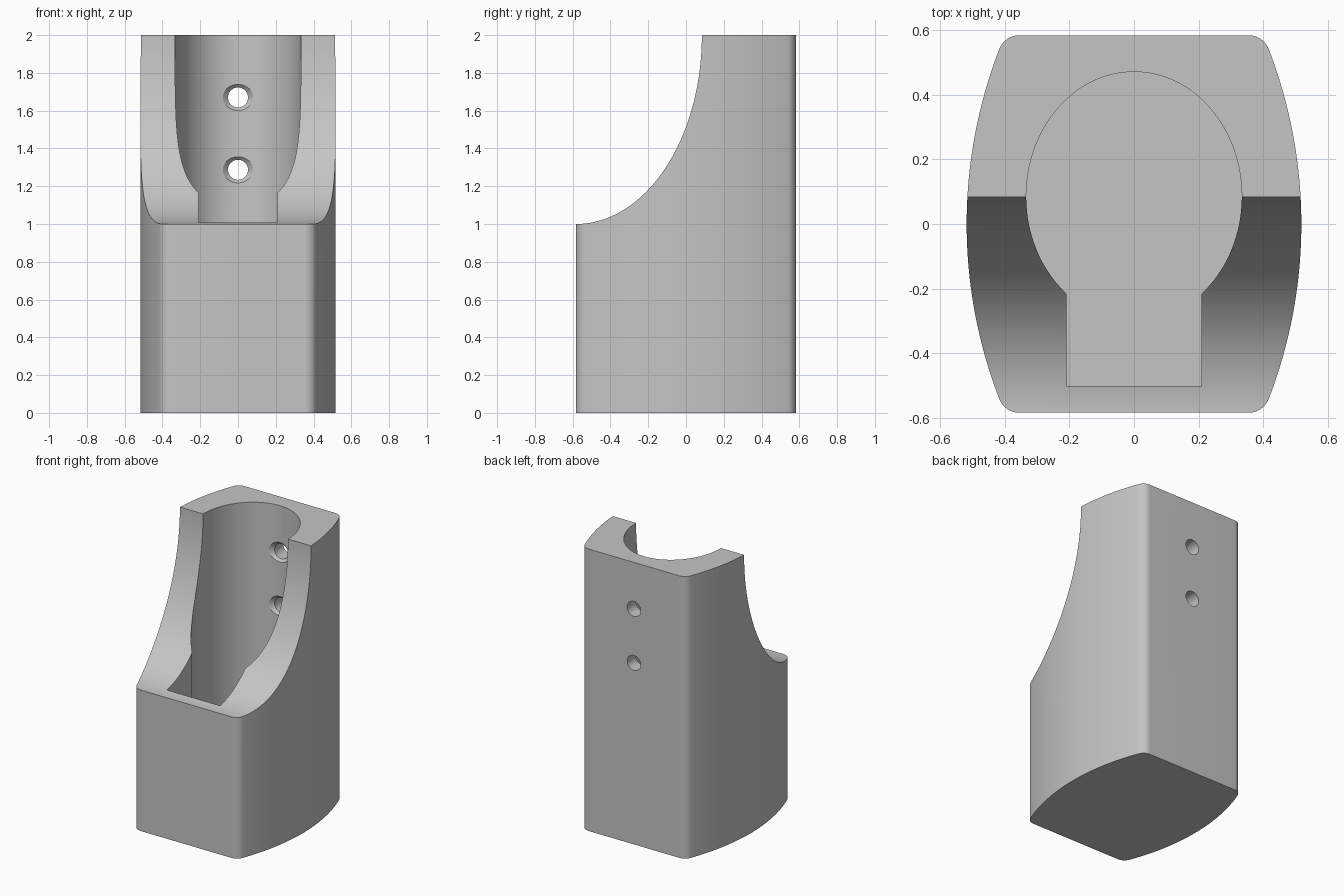
import bpy, bmesh
from math import sin, cos, pi, sqrt, asin, atan2
from mathutils import Matrix, Vector

if "Cube" in bpy.data.objects:
    bpy.data.objects.remove(bpy.data.objects["Cube"], do_unlink=True)

# One plain grey plastic
grey = bpy.data.materials.new("grey_plastic")
grey.use_nodes = True
COLOUR = (0.56, 0.56, 0.56, 1)
grey.diffuse_color = COLOUR
grey.node_tree.nodes["Principled BSDF"].inputs["Base Color"].default_value = COLOUR


def arc(cx, cy, rx, ry, start, end, steps):
    """Points along an elliptical arc."""
    angles = [start + (end - start) * i / steps for i in range(steps + 1)]
    return [(cx + rx * cos(a), cy + ry * sin(a)) for a in angles]


def make_object(name, bm):
    bmesh.ops.recalc_face_normals(bm, faces=bm.faces)
    mesh = bpy.data.meshes.new(name)
    bm.to_mesh(mesh)
    bm.free()
    mesh.materials.append(grey)
    obj = bpy.data.objects.new(name, mesh)
    bpy.context.collection.objects.link(obj)
    return obj


def prism(name, points, direction):
    """Extrude a closed 3D outline along a direction."""
    bm = bmesh.new()
    face = bm.faces.new([bm.verts.new(p) for p in points])
    extruded = bmesh.ops.extrude_face_region(bm, geom=[face])["geom"]
    verts = [g for g in extruded if isinstance(g, bmesh.types.BMVert)]
    bmesh.ops.translate(bm, verts=verts, vec=Vector(direction))
    return make_object(name, bm)


def cone_y(name, x, z, y0, y1, r0, r1):
    """Cone or cylinder along the y axis."""
    bm = bmesh.new()
    place = Matrix.Translation((x, (y0 + y1) / 2, z)) @ Matrix.Rotation(-pi / 2, 4, 'X')
    bmesh.ops.create_cone(bm, cap_ends=True, segments=48, radius1=r0,
                          radius2=r1, depth=y1 - y0, matrix=place)
    return make_object(name, bm)


def cut(target, cutter):
    cutter.hide_render = True
    mod = target.modifiers.new("cut", 'BOOLEAN')
    mod.operation = 'DIFFERENCE'
    mod.solver = 'EXACT'
    mod.object = cutter
    bpy.context.view_layer.objects.active = target
    bpy.ops.object.modifier_apply(modifier=mod.name)
    bpy.data.objects.remove(cutter, do_unlink=True)


HALF_W, HALF_D, HEIGHT = 0.517, 0.583, 2.0

# Body: flat front and back, bowed sides, rounded corners
side_r, corner_r = 1.5, 0.067
side_cx = HALF_W - side_r
corner_y = HALF_D - corner_r
corner_x = side_cx + sqrt((side_r - corner_r) ** 2 - corner_y ** 2)
tangent = asin(corner_y / (side_r - corner_r))
right = arc(side_cx, 0, side_r, side_r, -tangent, tangent, 40)
upper = arc(corner_x, corner_y, corner_r, corner_r, tangent, pi / 2, 10)[1:]
lower = [(x, -y) for x, y in reversed(upper)]
half = lower + right + upper
outline = half + [(-x, -y) for x, y in half]
body = prism("holder_body", [(x, y, 0) for x, y in outline], (0, 0, HEIGHT))

# Curved scoop that lowers the front
scoop = arc(-HALF_D, HEIGHT, 0.667, 1.0, -pi / 2, 0, 64)
scoop += [(scoop[-1][0], 2.2), (-0.8, 2.2), (-0.8, 1.0)]
cut(body, prism("scoop_cutter", [(-1, y, z) for y, z in scoop], (2, 0, 0)))

# Keyhole pocket: oval bore with a straight slot towards the front
bore_y, bore_rx, bore_ry, slot = 0.085, 0.333, 0.385, 0.208
meet = atan2(-sqrt(1 - (slot / bore_rx) ** 2), slot / bore_rx)
pocket = arc(0, bore_y, bore_rx, bore_ry, meet, pi - meet, 96)
pocket += [(-slot, -0.5), (slot, -0.5)]
cut(body, prism("pocket_cutter", [(x, y, 0.083) for x, y in pocket], (0, 0, 2.1)))

# Two countersunk screw holes through the back wall
for z in (1.67, 1.287):
    cut(body, cone_y("hole_cutter", 0, z, 0.4, 0.7, 0.053, 0.053))
    cut(body, cone_y("countersink_cutter", 0, z, 0.42, 0.486, 0.119, 0.053))

# Smooth curves, sharp edges
bpy.ops.object.select_all(action='DESELECT')
body.select_set(True)
bpy.context.view_layer.objects.active = body
bpy.ops.object.shade_smooth_by_angle(angle=pi / 7)
